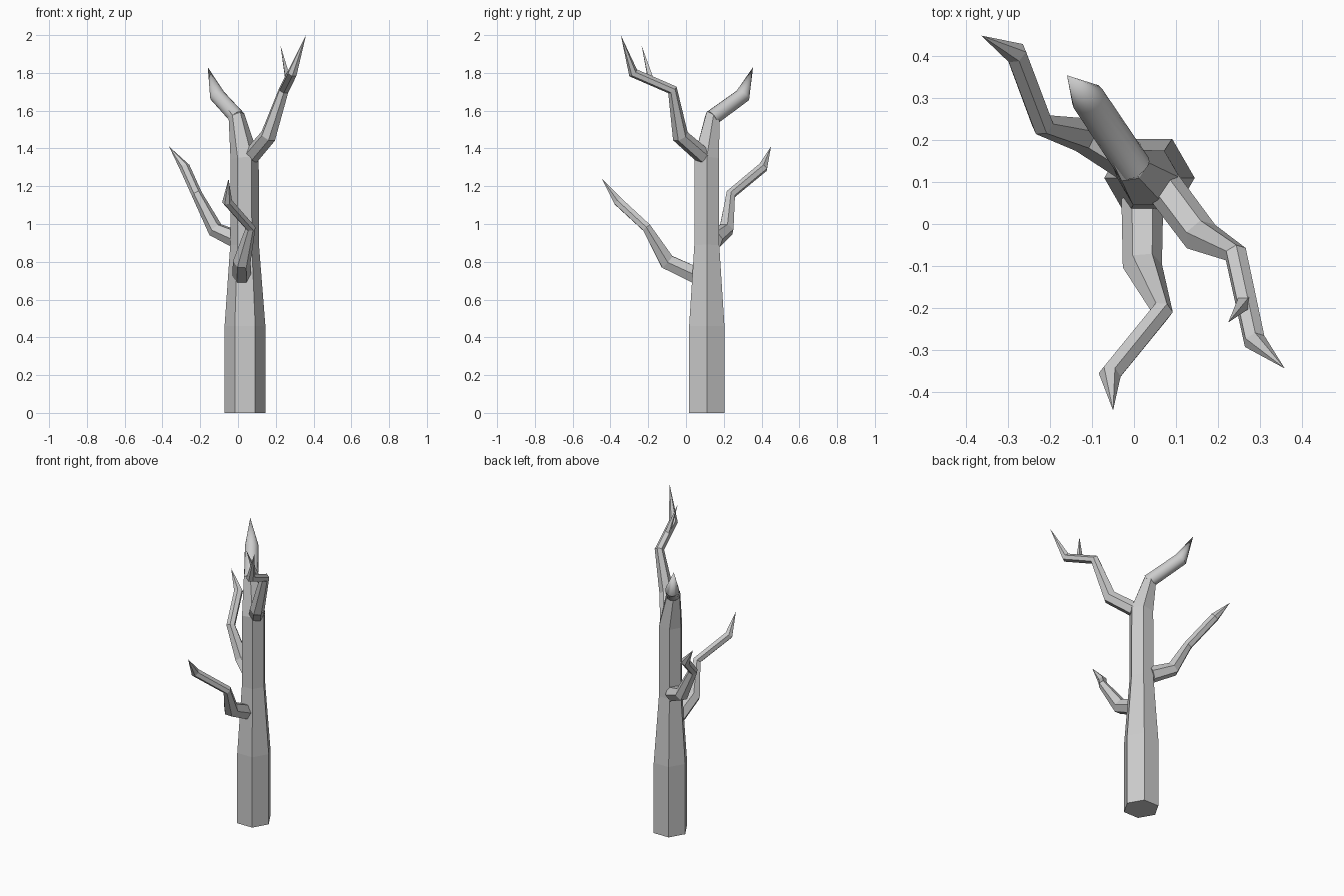
import bpy, bmesh, math
from mathutils import Vector

if "Cube" in bpy.data.objects:
    bpy.data.objects.remove(bpy.data.objects["Cube"])


def tube(name, pts, sides=6, side_dir=None, smooth=False):
    """Faceted limb through (x, y, z, radius) points; radius 0 makes a pointed tip."""
    pos = [Vector(p[:3]) for p in pts]
    bm = bmesh.new()
    rings = []
    side = Vector(side_dir) if side_dir else (pos[1] - pos[0]).cross(Vector((0, 0, 1)))
    for i, p in enumerate(pos):
        t = Vector()
        if i > 0:
            t += (p - pos[i - 1]).normalized()
        if i < len(pos) - 1:
            t += (pos[i + 1] - p).normalized()
        t.normalize()
        side = (side - t * side.dot(t)).normalized()
        up = side.cross(t)
        r = pts[i][3]
        if r == 0:
            rings.append([bm.verts.new(p)])
            continue
        rings.append([bm.verts.new(p + r * (math.cos(a) * side + math.sin(a) * up))
                      for a in (2 * math.pi * k / sides for k in range(sides))])
    for a, b in zip(rings, rings[1:]):
        for k in range(sides):
            n = (k + 1) % sides
            if len(b) == 1:
                bm.faces.new((a[k], a[n], b[0]))
            else:
                bm.faces.new((a[k], a[n], b[n], b[k]))
    bm.faces.new(rings[0])
    if len(rings[-1]) > 1:
        bm.faces.new(rings[-1])
    bmesh.ops.recalc_face_normals(bm, faces=bm.faces)
    me = bpy.data.meshes.new(name)
    bm.to_mesh(me)
    bm.free()
    ob = bpy.data.objects.new(name, me)
    bpy.context.collection.objects.link(ob)
    if smooth:
        bpy.ops.object.select_all(action='DESELECT')
        ob.select_set(True)
        bpy.context.view_layer.objects.active = ob
        bpy.ops.object.shade_smooth_by_angle(angle=math.radians(35))
    return ob


# Hexagonal trunk, bending into the top limb
tube("trunk", [(0.037, 0.11, 0, 0.108), (0.037, 0.11, 0.46, 0.108),
               (0.035, 0.11, 0.89, 0.076), (0.035, 0.11, 1.35, 0.075),
               (-0.007, 0.14, 1.565, 0.045), (-0.035, 0.185, 1.597, 0.038)],
     side_dir=(1, 0, 0))

# Rounded broken limb on top
tube("top_limb", [(0.0, 0.135, 1.56, 0.042), (-0.11, 0.30, 1.68, 0.041),
                  (-0.16, 0.355, 1.83, 0)], sides=16, smooth=True)

# Side branches
tube("front_branch", [(0.02, 0.06, 0.725, 0.05), (0.02, -0.10, 0.80, 0.047),
                      (0.066, -0.208, 0.98, 0.027), (-0.058, -0.36, 1.12, 0.027),
                      (-0.05, -0.445, 1.24, 0)])
tube("left_branch", [(-0.01, 0.15, 0.92, 0.05), (-0.12, 0.213, 0.97, 0.043),
                     (-0.218, 0.237, 1.158, 0.028), (-0.282, 0.408, 1.30, 0.028),
                     (-0.365, 0.45, 1.41, 0)])
tube("right_branch", [(0.07, 0.09, 1.36, 0.045), (0.16, -0.03, 1.465, 0.044),
                      (0.243, -0.072, 1.71, 0.028), (0.288, -0.28, 1.80, 0.027),
                      (0.36, -0.345, 2.0, 0)])

# Small twig on the right branch
tube("twig", [(0.266, -0.185, 1.76, 0.02), (0.225, -0.235, 1.945, 0)], sides=4)
